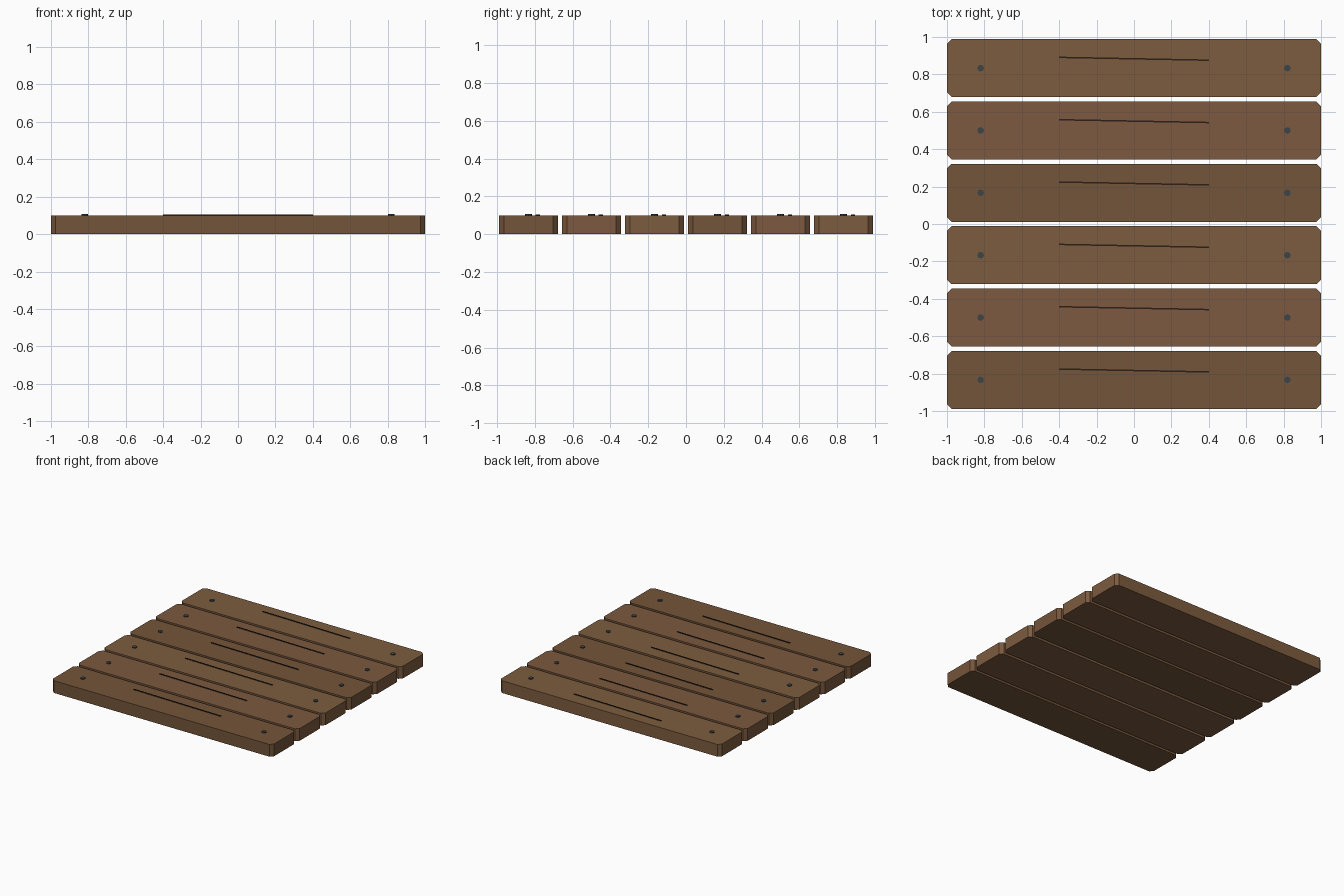
import bpy, bmesh, math

if "Cube" in bpy.data.objects:
    bpy.data.objects.remove(bpy.data.objects["Cube"])

PITCH, HALF_W, CHAMFER, HEIGHT = 1 / 3, 0.155, 0.025, 0.1


def material(name, rgb):
    m = bpy.data.materials.new(name)
    m.diffuse_color = (*rgb, 1)
    m.use_nodes = True
    m.node_tree.nodes["Principled BSDF"].inputs["Base Color"].default_value = m.diffuse_color
    return m


def prism(name, outline, z0, z1, mat):
    """Extrude a flat counter-clockwise outline from z0 to z1."""
    bm = bmesh.new()
    face = bm.faces.new([bm.verts.new((x, y, z0)) for x, y in outline])
    ext = bmesh.ops.extrude_face_region(bm, geom=[face], use_keep_orig=True)
    for v in ext["geom"]:
        if isinstance(v, bmesh.types.BMVert):
            v.co.z = z1
    bmesh.ops.recalc_face_normals(bm, faces=bm.faces)
    mesh = bpy.data.meshes.new(name)
    bm.to_mesh(mesh)
    bm.free()
    mesh.materials.append(mat)
    obj = bpy.data.objects.new(name, mesh)
    bpy.context.collection.objects.link(obj)
    return obj


woods = [material(f"wood_{i}", c) for i, c in enumerate(
    [(0.175, 0.09, 0.042), (0.2, 0.102, 0.05), (0.205, 0.107, 0.05)])]
iron = material("iron", (0.045, 0.058, 0.065))
dark = material("dark_grain", (0.025, 0.014, 0.008))

# Plank outline with clipped corners
a, b = 1 - CHAMFER, HALF_W - CHAMFER
outline = [(-a, -HALF_W), (a, -HALF_W), (1, -b), (1, b),
           (a, HALF_W), (-a, HALF_W), (-1, b), (-1, -b)]
nail = [(0.018 * math.cos(k * math.tau / 8), 0.018 * math.sin(k * math.tau / 8))
        for k in range(8)]
grain = [(-0.4, -0.004), (0.4, -0.004), (0.4, 0.004), (-0.4, 0.004)]

for i in range(6):
    y = PITCH * (i - 2.5)
    plank = prism(f"plank_{i + 1}", outline, 0, HEIGHT, woods[i % 3])
    plank.location.y = y

    # Nail heads at both ends
    for side, x in (("left", -0.82), ("right", 0.82)):
        head = prism(f"nail_{side}_{i + 1}", nail, 0.095, 0.107, iron)
        head.location = (x, y, 0)

    # Slightly slanted grain line
    line = prism(f"grain_line_{i + 1}", grain, 0.097, 0.105, dark)
    line.location.y = y + 0.05
    line.rotation_euler.z = -0.019
